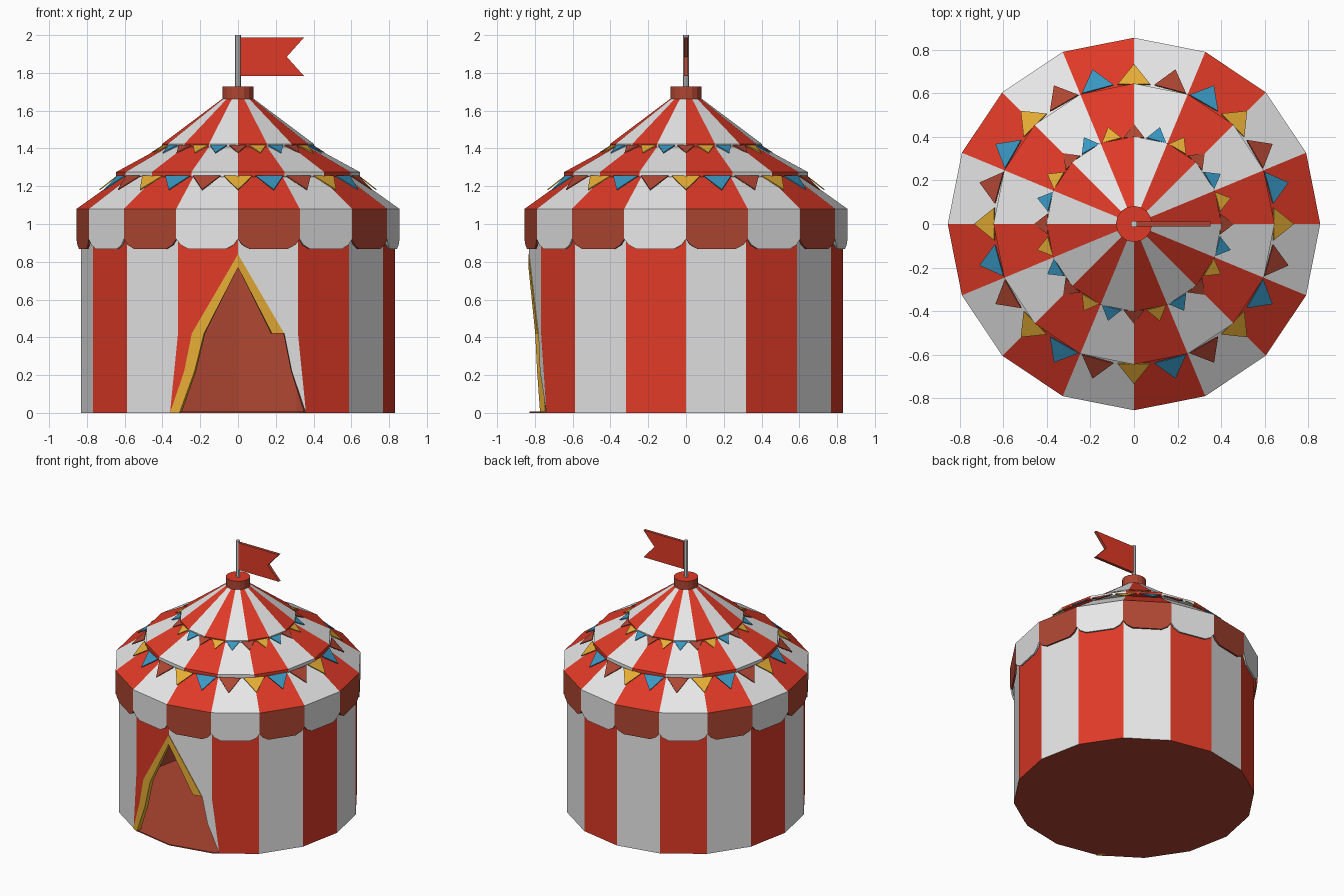
import bpy, bmesh, math
from mathutils import Vector

if "Cube" in bpy.data.objects:
    bpy.data.objects.remove(bpy.data.objects["Cube"])

def mat(name, c):
    m = bpy.data.materials.new(name)
    m.diffuse_color = (*c, 1)
    m.use_nodes = True
    m.node_tree.nodes["Principled BSDF"].inputs["Base Color"].default_value = m.diffuse_color
    return m

WHITE = mat("canvas white", (0.8, 0.8, 0.8))
RED = mat("canvas red", (0.74, 0.042, 0.02))
DARK = mat("dark red", (0.43, 0.062, 0.032))
GOLD = mat("gold", (0.79, 0.42, 0.035))
BLUE = mat("blue", (0.04, 0.31, 0.54))
GREY = mat("pole grey", (0.62, 0.62, 0.64))

N = 16
WALL_R, ROOF_R, EAVE = 0.83, 0.855, 1.08

def pt(r, a, z):
    return (r * math.cos(a), r * math.sin(a), z)

def ang(i):
    return 2 * math.pi * i / N

def build(name, faces, mats, solid=0.0, mat_offset=0):
    """faces: list of (points, material index)."""
    bm = bmesh.new()
    for pts, mi in faces:
        f = bm.faces.new([bm.verts.new(p) for p in pts])
        f.material_index = mi
    bmesh.ops.remove_doubles(bm, verts=bm.verts, dist=1e-5)
    me = bpy.data.meshes.new(name)
    bm.to_mesh(me)
    bm.free()
    for m in mats:
        me.materials.append(m)
    ob = bpy.data.objects.new(name, me)
    bpy.context.collection.objects.link(ob)
    if solid:
        s = ob.modifiers.new("thickness", 'SOLIDIFY')
        s.thickness, s.offset = solid, -1
        s.material_offset = s.material_offset_rim = mat_offset
    return ob

def cylinder(name, r, z0, z1, n, side, top):
    a = [2 * math.pi * i / n for i in range(n)]
    faces = [([pt(r, a[i], z0), pt(r, a[(i + 1) % n], z0),
               pt(r, a[(i + 1) % n], z1), pt(r, a[i], z1)], 0) for i in range(n)]
    faces.append(([pt(r, t, z1) for t in a], 1))
    faces.append(([pt(r, t, z0) for t in reversed(a)], 0))
    return build(name, faces, [side, top])

# Point on the front wall surface for a given x and z
X1, Y1 = WALL_R * math.sin(ang(1)), WALL_R * math.cos(ang(1))
X2 = WALL_R * math.sin(ang(2))

def front(x, z):
    a = abs(x)
    if a <= X1:
        y = WALL_R - (WALL_R - Y1) * a / X1
    else:
        y = Y1 - (Y1 - X2) * (a - X1) / (X2 - X1)
    return (x, -y, z)

# Striped hollow wall with the entrance cut out of the front panels
OUTER = [(0, 0.84), (0.245, 0.42), (0.285, 0.22), (0.36, 0)]
INNER = [(0, 0.77), (0.18, 0.42), (0.23, 0.22), (0.31, 0)]
faces = []
for i in range(N):
    if i in (10, 11, 12, 13):
        continue
    a, b = ang(i), ang(i + 1)
    faces.append(([pt(WALL_R, a, 0), pt(WALL_R, b, 0),
                   pt(WALL_R, b, EAVE), pt(WALL_R, a, EAVE)], i % 2))
for s in (1, -1):
    door_panel = OUTER + [(X1, 0.42), (X1, EAVE), (0, EAVE)]
    next_panel = [(0.36, 0), (X2, 0), (X2, EAVE), (X1, EAVE), (X1, 0.42)]
    for poly, mi in ((door_panel, 0 if s > 0 else 1), (next_panel, 1 if s > 0 else 0)):
        p = [front(s * x, z) for x, z in poly]
        faces.append((p if s > 0 else p[::-1], mi))
build("wall", faces, [WHITE, RED, DARK, DARK], 0.02, 2)

# Floor
cylinder("floor", WALL_R - 0.002, 0, 0.008, N, DARK, DARK)

# Entrance trim: full length on the left, upper part only on the right
faces = []
for s, count in ((-1, 3), (1, 1)):
    for k in range(count):
        q = [INNER[k], INNER[k + 1], OUTER[k + 1], OUTER[k]]
        p = [Vector(front(s * x, z)) + Vector((0, -0.004, 0)) for x, z in q]
        faces.append((p if s > 0 else p[::-1], 0))
build("entrance_trim", faces, [GOLD, DARK], 0.03, 0)

# Roof tiers: striped cones, each with a small lip and underside
def tier(name, profile):
    faces = []
    for i in range(N):
        a, b = ang(i), ang(i + 1)
        for (r0, z0), (r1, z1) in zip(profile, profile[1:]):
            faces.append(([pt(r0, a, z0), pt(r0, b, z0),
                           pt(r1, b, z1), pt(r1, a, z1)], (i + 1) % 2))
    build(name, faces, [WHITE, RED])

tier("lower_roof", [(WALL_R - 0.02, EAVE), (ROOF_R, EAVE), (0.6, 1.262)])
tier("middle_roof", [(0.59, 1.25), (0.645, 1.25), (0.645, 1.275), (0.37, 1.425)])
tier("upper_roof", [(0.36, 1.408), (0.402, 1.408), (0.402, 1.424), (0.08, 1.665)])

# Scalloped valance
SCALLOP = [(0, 0.92), (0.07, 0.89), (0.2, 0.867), (0.8, 0.867), (0.93, 0.89), (1, 0.92)]
faces = []
for i in range(N):
    p, q = Vector(pt(ROOF_R, ang(i), 0)), Vector(pt(ROOF_R, ang(i + 1), 0))
    edge = [p.lerp(q, t) + Vector((0, 0, z)) for t, z in SCALLOP]
    top = [q + Vector((0, 0, EAVE)), p + Vector((0, 0, EAVE))]
    faces.append((edge + top, (i + 1) % 2))
build("valance", faces, [WHITE, DARK], 0.012)

# Bunting: 24 pennants below each tier lip
def bunting(name, r0, z0, r1, z1, half, mats):
    faces = []
    for k in range(24):
        a = 2 * math.pi * k / 24
        out = Vector((math.cos(a), math.sin(a), 0))
        side = Vector((-out.y, out.x, 0)) * half
        up = Vector((0, 0, 1))
        base, tip = out * r0 + up * z0, out * r1 + up * z1
        faces.append(([tip, base + side, base - side], k % 3))
    build(name, faces, mats, 0.006)

bunting("lower_bunting", 0.642, 1.256, 0.735, 1.183, 0.075, [GOLD, BLUE, DARK])
bunting("upper_bunting", 0.398, 1.418, 0.46, 1.379, 0.046, [DARK, GOLD, BLUE])

# Cap and pole
cylinder("roof_cap", 0.083, 1.655, 1.727, N, DARK, RED)
cylinder("flag_pole", 0.015, 1.72, 2.0, 8, GREY, GREY)

# Swallow-tailed flag with dark edges
shape = [(0.012, 1.783), (0.35, 1.783), (0.258, 1.885), (0.35, 1.988), (0.012, 1.988)]
f = [(x, -0.011, z) for x, z in shape]
b = [(x, 0.011, z) for x, z in shape]
faces = [(f, 0), (b[::-1], 0)]
for i in range(5):
    j = (i + 1) % 5
    faces.append(([f[j], f[i], b[i], b[j]], 1))
build("flag", faces, [RED, DARK])
